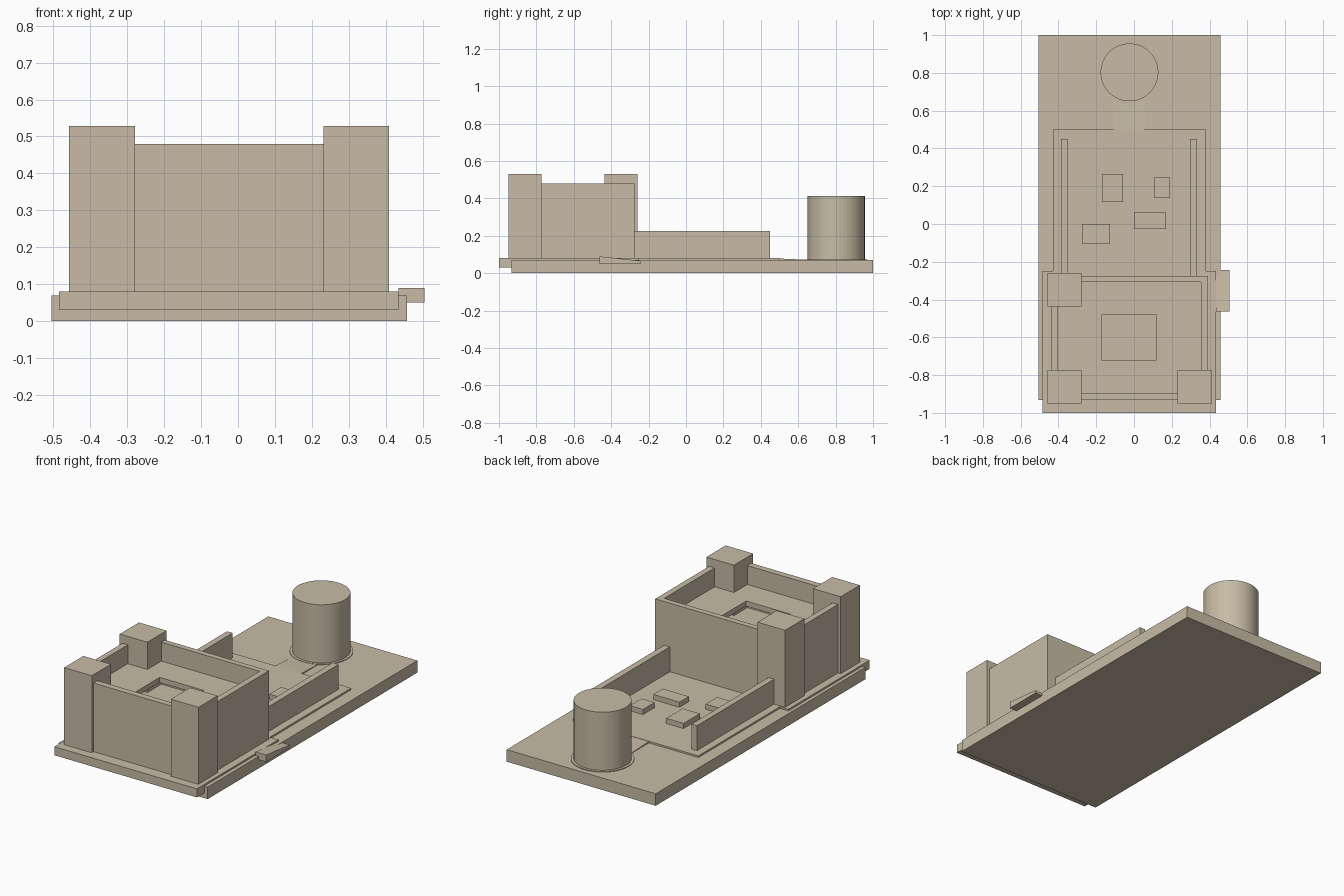
import bpy, bmesh

if "Cube" in bpy.data.objects:
    bpy.data.objects.remove(bpy.data.objects["Cube"])

# Sandstone colour shared by every part
stone = bpy.data.materials.new("sandstone")
stone.diffuse_color = (0.58, 0.50, 0.38, 1)
stone.use_nodes = True
stone.node_tree.nodes["Principled BSDF"].inputs["Base Color"].default_value = stone.diffuse_color


def mesh_object(name, verts, faces):
    me = bpy.data.meshes.new(name)
    me.from_pydata(verts, [], faces)
    bm = bmesh.new()
    bm.from_mesh(me)
    bmesh.ops.recalc_face_normals(bm, faces=bm.faces)
    bm.to_mesh(me)
    bm.free()
    me.materials.append(stone)
    ob = bpy.data.objects.new(name, me)
    bpy.context.collection.objects.link(ob)
    return ob


def rect(x0, x1, y0, y1, z):
    return [(x0, y0, z), (x1, y0, z), (x1, y1, z), (x0, y1, z)]


def box(name, x, y, z):
    verts = rect(*x, *y, z[0]) + rect(*x, *y, z[1])
    sides = [(i, (i + 1) % 4, (i + 1) % 4 + 4, i + 4) for i in range(4)]
    return mesh_object(name, verts, [(0, 1, 2, 3), (4, 5, 6, 7)] + sides)


def frame(name, outer, inner, z):
    """Rectangular ring with vertical sides."""
    verts = [v for h in z for r in (outer, inner) for v in rect(*r, h)]
    faces = []
    for i in range(4):
        j = (i + 1) % 4
        for a, b in ((0, 4), (8, 12), (0, 8), (4, 12)):
            faces.append((a + i, a + j, b + j, b + i))
    return mesh_object(name, verts, faces)


def wedge(name, x, profile):
    """Closed (y, z) profile extruded along x."""
    n = len(profile)
    verts = [(px, y, z) for px in x for y, z in profile]
    sides = [(i, (i + 1) % n, (i + 1) % n + n, i + n) for i in range(n)]
    return mesh_object(name, verts, [tuple(range(n)), tuple(range(n, 2 * n))] + sides)


def cylinder(name, r, z, sides):
    bpy.ops.mesh.primitive_cylinder_add(
        vertices=sides, radius=r, depth=z[1] - z[0],
        location=(-0.024, 0.803, (z[0] + z[1]) / 2))
    ob = bpy.context.object
    ob.name = name
    ob.data.materials.append(stone)


# Ground slab and raised platforms
box("ground_slab", (-0.505, 0.457), (-0.932, 1.0), (0, 0.07))
box("keep_platform", (-0.485, 0.435), (-1.0, -0.25), (0.03, 0.08))
box("yard_platform", (-0.43, 0.38), (-0.25, 0.5), (0.03, 0.08))

# Hollow keep: walls and two upper floors sharing one square stairwell
INNER = (-0.405, 0.356, -0.895, -0.308)
STAIRWELL = (-0.169, 0.117, -0.722, -0.48)
frame("keep_walls", (-0.44, 0.391, -0.932, -0.275), INNER, (0.08, 0.48))
frame("middle_floor", INNER, STAIRWELL, (0.205, 0.235))
frame("roof_deck", INNER, STAIRWELL, (0.34, 0.37))

# Three corner towers
for name, x, y in (("front_left", -0.457, -0.949),
                   ("front_right", 0.231, -0.949),
                   ("back_left", -0.457, -0.437)):
    box("tower_" + name, (x, x + 0.178), (y, y + 0.177), (0.08, 0.529))

# Low yard walls
for name, x in (("left", (-0.386, -0.35)), ("right", (0.297, 0.334))):
    box("yard_wall_" + name, x, (-0.277, 0.45), (0.08, 0.225))

# Small yard buildings
for i, (x, y) in enumerate((((-0.17, -0.058), (0.116, 0.265)),
                            ((0.106, 0.191), (0.138, 0.245)),
                            ((0.0, 0.169), (-0.027, 0.06)),
                            ((-0.275, -0.126), (-0.106, 0.0)))):
    box(f"yard_building_{i + 1}", x, y, (0.08, 0.11))

# Side entrance ramp and the path down to the round tower
wedge("side_ramp", (0.435, 0.505),
      [(-0.462, 0.05), (-0.243, 0.05), (-0.243, 0.066), (-0.462, 0.09)])
wedge("tower_path", (-0.11, 0.057),
      [(0.48, 0.06), (0.66, 0.06), (0.66, 0.0715), (0.48, 0.079)])

# Round tower on a thin footing
cylinder("round_tower", 0.153, (0.06, 0.413), 48)
cylinder("round_tower_footing", 0.168, (0.06, 0.074), 48)
